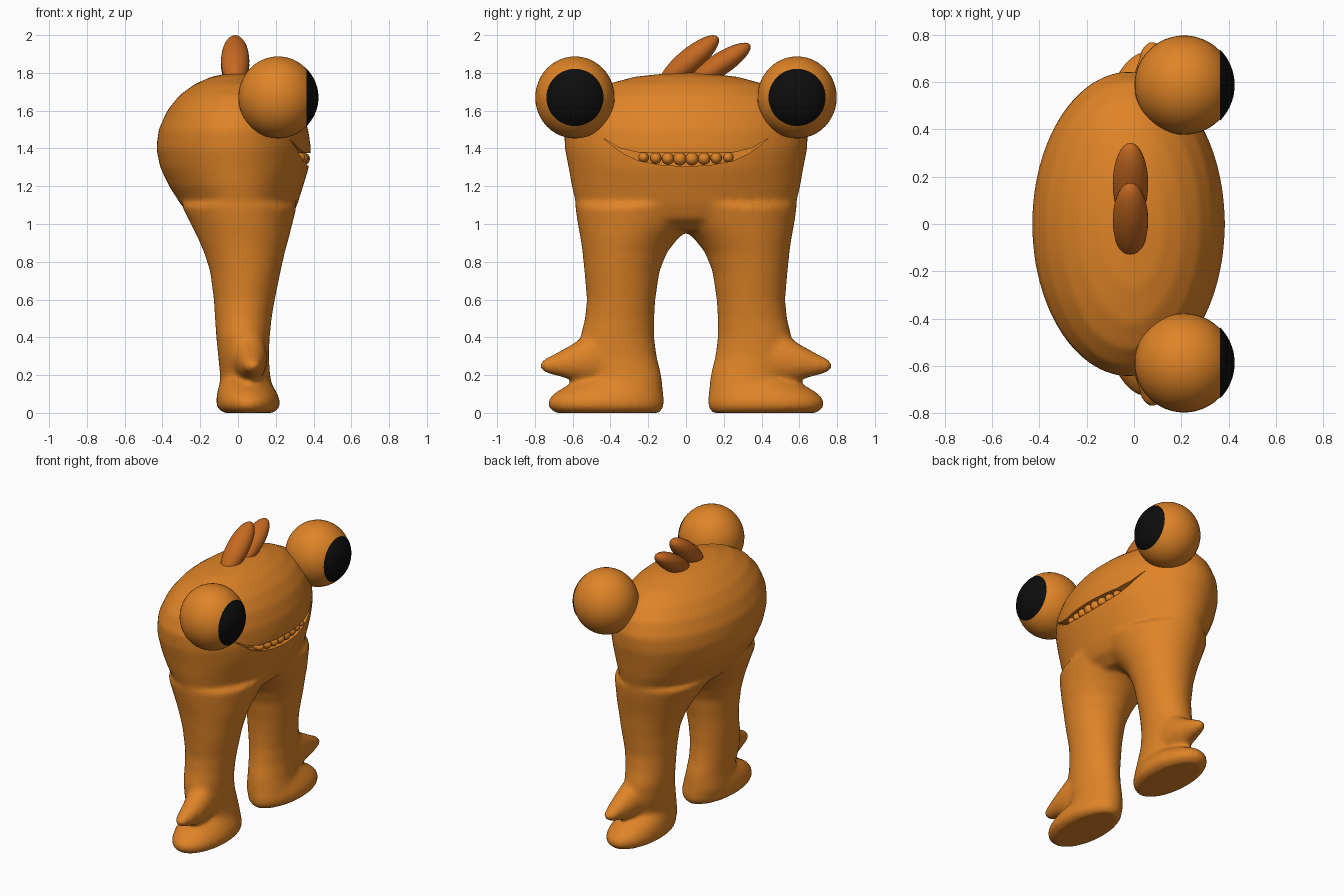
import bpy, bmesh, math
from mathutils import Matrix

if "Cube" in bpy.data.objects:
    bpy.data.objects.remove(bpy.data.objects["Cube"])


def material(name, rgb):
    m = bpy.data.materials.new(name)
    m.diffuse_color = (*rgb, 1)
    m.use_nodes = True
    m.node_tree.nodes["Principled BSDF"].inputs["Base Color"].default_value = m.diffuse_color
    return m


ORANGE = material("orange skin", (0.74, 0.23, 0.02))
RUST = material("dark orange", (0.56, 0.14, 0.015))
BLACK = material("black", (0.004, 0.004, 0.004))


def finish(bm, name, mat):
    bmesh.ops.recalc_face_normals(bm, faces=bm.faces)
    me = bpy.data.meshes.new(name)
    bm.to_mesh(me)
    bm.free()
    me.materials.append(mat)
    ob = bpy.data.objects.new(name, me)
    bpy.context.collection.objects.link(ob)
    return ob


def smooth(ob, angle=40):
    bpy.ops.object.select_all(action='DESELECT')
    ob.select_set(True)
    bpy.context.view_layer.objects.active = ob
    bpy.ops.object.shade_smooth_by_angle(angle=math.radians(angle))


def loft(bm, rings, along_y=False, side=1, n=40):
    """Rings are (t, x0, x1, b0, b1); t runs along z, or along y."""
    loops = []
    for t, x0, x1, b0, b1 in rings:
        loop = []
        for i in range(n):
            a = 2 * math.pi * i / n
            x = (x0 + x1) / 2 + (x1 - x0) / 2 * math.cos(a)
            b = (b0 + b1) / 2 + (b1 - b0) / 2 * math.sin(a)
            loop.append(bm.verts.new((x, t * side, b) if along_y else (x, b * side, t)))
        loops.append(loop)
    for p, q in zip(loops, loops[1:]):
        for i in range(n):
            j = (i + 1) % n
            bm.faces.new((p[i], p[j], q[j], q[i]))
    bm.faces.new(loops[0])
    bm.faces.new(loops[-1])


def ellipsoid(name, loc, radii, mat, tilt=0, seg=32):
    bm = bmesh.new()
    bmesh.ops.create_uvsphere(bm, u_segments=seg, v_segments=seg // 2, radius=1)
    bm.transform(Matrix.Translation(loc) @ Matrix.Rotation(tilt, 4, 'X')
                 @ Matrix.Diagonal((*radii, 1)))
    ob = finish(bm, name, mat)
    smooth(ob)
    return ob


# Body: head dome, two legs, feet and spurs, fused by a voxel remesh
dome = [(0.97, -.14, .20, .35), (1.03, -.24, .28, .52), (1.1, -.30, .313, .58),
        (1.2, -.365, .345, .605), (1.3, -.412, .375, .622), (1.4, -.433, .386, .642),
        (1.5, -.42, .372, .645), (1.6, -.375, .335, .605), (1.68, -.312, .28, .53),
        (1.74, -.23, .21, .42), (1.78, -.14, .13, .27), (1.80, -.04, .04, .08)]
leg = [(.02, -.08, .18, .14, .50), (.1, -.10, .19, .12, .51), (.2, -.095, .17, .13, .53),
       (.3, -.105, .163, .155, .56), (.4, -.115, .168, .168, .56), (.5, -.122, .178, .168, .535),
       (.6, -.128, .195, .162, .525), (.75, -.148, .226, .14, .538), (.85, -.18, .248, .1, .548),
       (.92, -.21, .268, .045, .558), (1.0, -.25, .288, -.05, .573), (1.1, -.30, .312, -.15, .588)]
foot = [(0, -.08, .19, .14, .69), (.03, -.112, .222, .118, .73), (.07, -.115, .222, .115, .73),
        (.11, -.11, .205, .12, .69), (.15, -.10, .18, .13, .62), (.2, -.08, .15, .15, .50)]
spur = [(.4, -.05, .15, .14, .46), (.52, -.03, .155, .155, .42), (.6, -.01, .15, .175, .365),
        (.7, .02, .13, .20, .31), (.75, .035, .115, .215, .285), (.772, .06, .095, .235, .265)]
bm = bmesh.new()
loft(bm, [(z, a, b, -h, h) for z, a, b, h in dome], n=64)
for s in (1, -1):
    loft(bm, leg, side=s)
    loft(bm, foot, side=s)
    loft(bm, spur, along_y=True, side=s)
body = finish(bm, "body", ORANGE)
m = body.modifiers.new("fuse", 'REMESH')
m.mode, m.voxel_size, m.use_smooth_shade = 'VOXEL', 0.016, True
m = body.modifiers.new("soften", 'SMOOTH')
m.factor, m.iterations = 0.5, 8

# Mouth: crescent slot cut into the front
upper = [(-.44, 1.456), (-.35, 1.402), (-.25, 1.378), (-.12, 1.375), (0, 1.375),
         (.12, 1.375), (.25, 1.378), (.35, 1.402), (.44, 1.456)]
lower = [(.4, 1.422), (.33, 1.372), (.25, 1.335), (.13, 1.312), (0, 1.305),
         (-.13, 1.312), (-.25, 1.335), (-.33, 1.372), (-.4, 1.422)]
bm = bmesh.new()
face = bm.faces.new([bm.verts.new((.26, y, z)) for y, z in upper + lower])
out = bmesh.ops.extrude_face_region(bm, geom=[face])
bmesh.ops.translate(bm, vec=(.4, 0, 0),
                    verts=[v for v in out["geom"] if isinstance(v, bmesh.types.BMVert)])
cutter = finish(bm, "mouth_cutter", ORANGE)
cutter.hide_render = True
m = body.modifiers.new("mouth", 'BOOLEAN')
m.operation, m.object, m.solver = 'DIFFERENCE', cutter, 'EXACT'
dg = bpy.context.evaluated_depsgraph_get()
body_mesh = bpy.data.meshes.new_from_object(body.evaluated_get(dg))
body.modifiers.clear()
body.data = body_mesh
bpy.data.objects.remove(cutter)
smooth(body, 45)

# Teeth: a row of rounded beads following the lip
for k in range(8):
    y = (k - 3.5) * 0.064
    x = -.065 + .405 * math.sqrt(1 - (y / .64) ** 2)
    r = .037 - .0025 * abs(k - 3.5)
    ellipsoid(f"tooth_{k + 1}", (x, y, 1.345 + .15 * y * y), (.042, r, r), ORANGE, seg=16)

# Eyes with black pupil caps
for s, side in ((1, "left"), (-1, "right")):
    c = (.212, .588 * s, 1.67)
    ellipsoid(f"{side}_eye", c, (.21, .21, .217), ORANGE, seg=48)
    bm = bmesh.new()
    bmesh.ops.create_uvsphere(bm, u_segments=48, v_segments=40, radius=.214)
    cap = [v for v in bm.verts if v.co.z < .146]
    bmesh.ops.delete(bm, geom=cap, context='VERTS')
    bm.transform(Matrix.Translation(c) @ Matrix.Rotation(math.pi / 2, 4, 'Y'))
    pupil = finish(bm, f"{side}_pupil", BLACK)
    smooth(pupil)

# Crest: two leaning lobes on top of the head
ellipsoid("crest_lobe_tall", (-.015, .016, 1.862), (.075, .2, .065), RUST, math.radians(40))
ellipsoid("crest_lobe_low", (-.015, .172, 1.84), (.075, .2, .06), RUST, math.radians(33))
